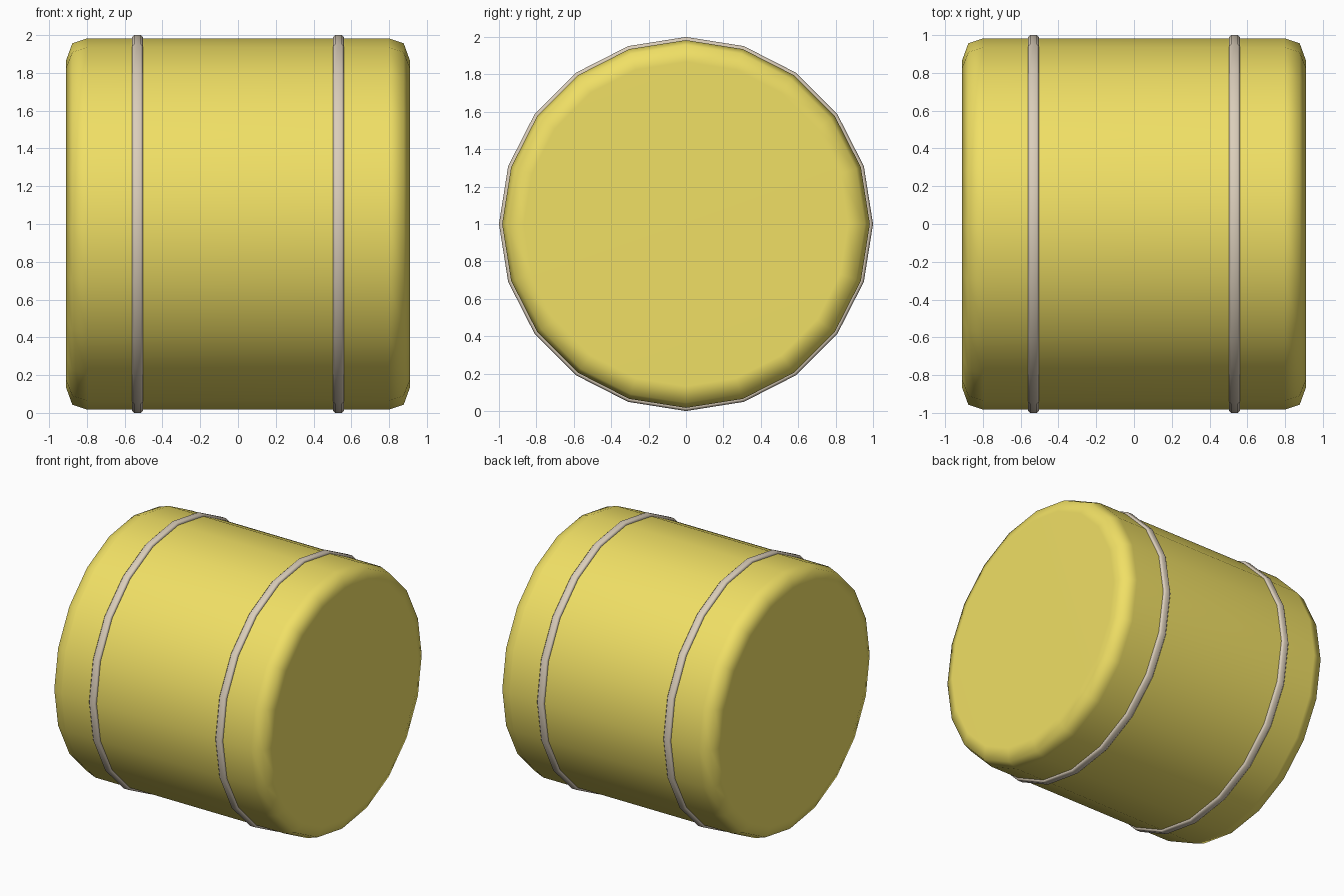
import bpy, bmesh
from math import cos, sin, tau

if "Cube" in bpy.data.objects:
    bpy.data.objects.remove(bpy.data.objects["Cube"])

SIDES = 20


def material(name, color):
    m = bpy.data.materials.new(name)
    m.diffuse_color = color
    m.use_nodes = True
    m.node_tree.nodes["Principled BSDF"].inputs["Base Color"].default_value = m.diffuse_color
    return m


def lathe_x(name, profile, mat, closed):
    """Revolve (x, radius) points around the x axis at z = 1."""
    bm = bmesh.new()
    rings = [[bm.verts.new((x, r * cos(tau * i / SIDES), 1 + r * sin(tau * i / SIDES)))
              for i in range(SIDES)] for x, r in profile]
    pairs = list(zip(rings, rings[1:]))
    if closed:
        pairs.append((rings[-1], rings[0]))
    else:
        bm.faces.new(rings[0])
        bm.faces.new(rings[-1])
    for a, b in pairs:
        for i in range(SIDES):
            j = (i + 1) % SIDES
            bm.faces.new((a[i], a[j], b[j], b[i]))
    bmesh.ops.recalc_face_normals(bm, faces=bm.faces)
    for f in bm.faces:
        f.smooth = True
    me = bpy.data.meshes.new(name)
    bm.to_mesh(me)
    bm.free()
    me.materials.append(mat)
    ob = bpy.data.objects.new(name, me)
    bpy.context.collection.objects.link(ob)
    ob.modifiers.new("Weighted normals", 'WEIGHTED_NORMAL')
    return ob


yellow = material("yellow", (0.87, 0.74, 0.13, 1))
beige = material("beige", (0.70, 0.61, 0.49, 1))

# Drum body with rounded rims
half = [(0.797, 0.983), (0.877, 0.957), (0.91, 0.867)]
lathe_x("drum_body", [(-x, r) for x, r in reversed(half)] + half, yellow, False)

# Two raised hoops around the body
section = [(-0.03, 0.95), (-0.03, 0.988), (-0.018, 1.0),
           (0.018, 1.0), (0.03, 0.988), (0.03, 0.95)]
for side, x0 in (("left", -0.532), ("right", 0.532)):
    lathe_x(side + "_hoop", [(x0 + x, r) for x, r in section], beige, True)
